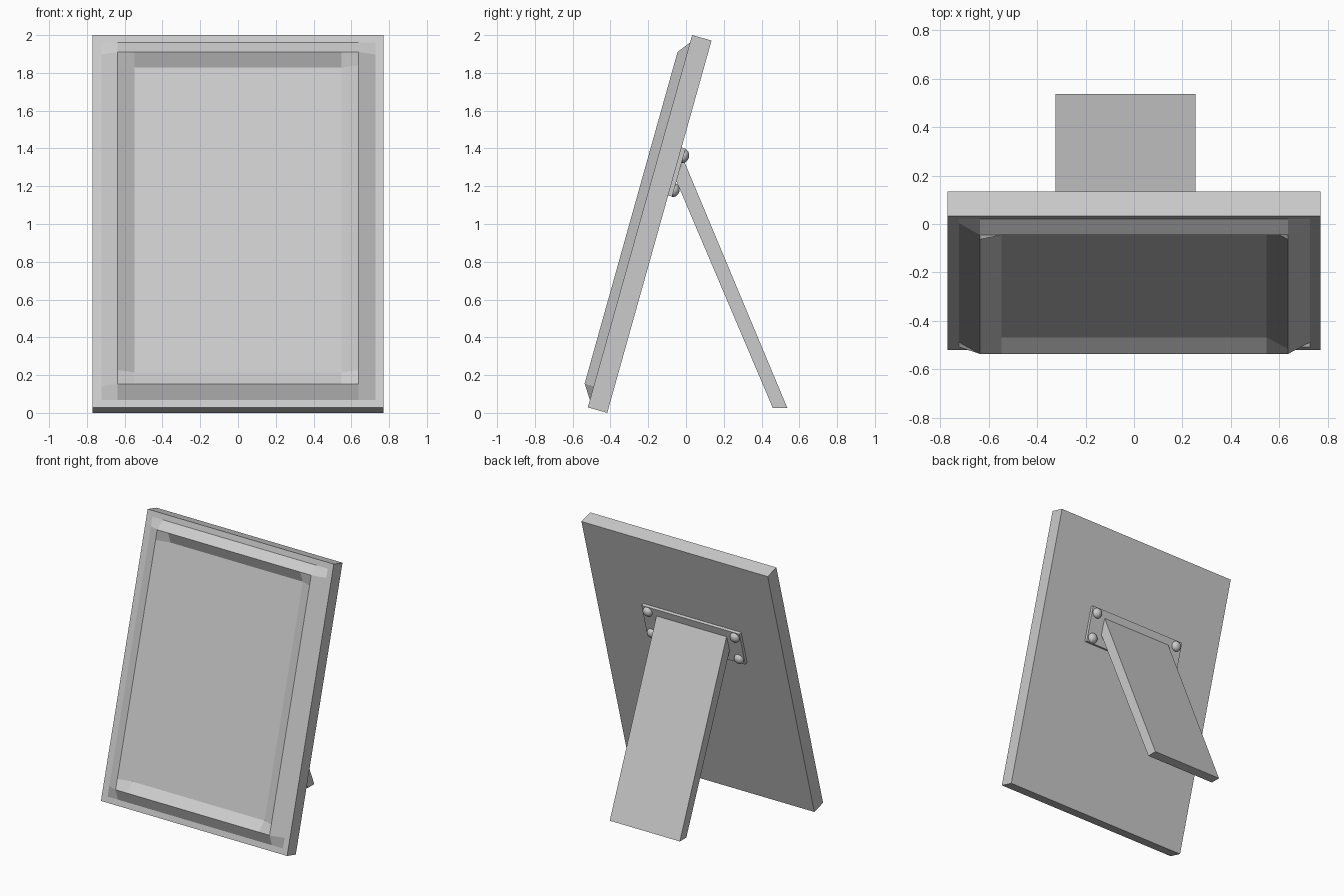
import bpy, bmesh, math
from mathutils import Matrix, Vector

cube = bpy.data.objects.get("Cube")
if cube:
    bpy.data.objects.remove(cube, do_unlink=True)

mat = bpy.data.materials.new("light_grey")
mat.use_nodes = True
GREY = (0.6, 0.6, 0.6, 1)
mat.diffuse_color = GREY
mat.node_tree.nodes["Principled BSDF"].inputs["Base Color"].default_value = GREY

# Leaning space: x across, y into the back, z up along the frame
THICK, PLATE, MID = 0.107, 0.022, -0.035
LEAN = Matrix.Translation((0, -0.52, 0.029)) @ Matrix.Rotation(math.radians(-15.65), 4, 'X')


def finish(bm, name, matrix=Matrix()):
    bm.transform(matrix)
    bmesh.ops.recalc_face_normals(bm, faces=bm.faces)
    mesh = bpy.data.meshes.new(name)
    bm.to_mesh(mesh)
    bm.free()
    mesh.materials.append(mat)
    obj = bpy.data.objects.new(name, mesh)
    bpy.context.collection.objects.link(obj)
    return obj


# Frame: a front grid whose ridge ring is raised into a moulding
xs = [-0.77, -0.723, -0.637, -0.547, 0.547, 0.637, 0.728, 0.77]
zs = [0, 0.042, 0.116, 0.192, 1.868, 1.94, 2.005, 2.047]
RIDGE = (2, 5)


def front_depth(i, j):
    inside = 2 <= i <= 5 and 2 <= j <= 5
    return -0.05 if inside and (i in RIDGE or j in RIDGE) else 0


bm = bmesh.new()
grid = [[bm.verts.new((x, front_depth(i, j), z)) for j, z in enumerate(zs)]
        for i, x in enumerate(xs)]
for i in range(len(xs) - 1):
    for j in range(len(zs) - 1):
        bm.faces.new((grid[i][j], grid[i + 1][j], grid[i + 1][j + 1], grid[i][j + 1]))
rim = [e for e in bm.edges if e.is_boundary]
made = bmesh.ops.extrude_edge_only(bm, edges=rim)["geom"]
bmesh.ops.translate(bm, vec=(0, THICK, 0),
                    verts=[g for g in made if isinstance(g, bmesh.types.BMVert)])
bmesh.ops.holes_fill(bm, edges=[e for e in bm.edges if e.is_boundary], sides=0)
finish(bm, "picture_frame", LEAN)

# Hinge plate on the back
bm = bmesh.new()
bmesh.ops.create_cube(bm, size=1)
bm.transform(Matrix.Translation((MID, THICK + PLATE / 2, 1.327))
             @ Matrix.Diagonal((0.81, PLATE, 0.264, 1)))
finish(bm, "hinge_plate", LEAN)

# Domed rivets at the plate corners
for side, sx in (("left", 1), ("right", -1)):
    for level, z in (("upper", 1.418), ("lower", 1.231)):
        bm = bmesh.new()
        bmesh.ops.create_uvsphere(bm, u_segments=24, v_segments=12, radius=0.037)
        bm.transform(Matrix.Translation((MID + sx * 0.36, THICK + PLATE, z))
                     @ Matrix.Diagonal((1, 0.8, 1, 1)))
        rivet = finish(bm, f"{level}_{side}_rivet", LEAN)
        for p in rivet.data.polygons:
            p.use_smooth = True

# Support leg: side profile extruded across
bm = bmesh.new()
profile = [(0.46, 0.025), (0.537, 0.025), (-0.015, 1.345), (-0.052, 1.23)]
face = bm.faces.new([bm.verts.new((MID - 0.29, y, z)) for y, z in profile])
made = bmesh.ops.extrude_face_region(bm, geom=[face])["geom"]
bmesh.ops.translate(bm, vec=Vector((0.58, 0, 0)),
                    verts=[g for g in made if isinstance(g, bmesh.types.BMVert)])
finish(bm, "support_leg")
